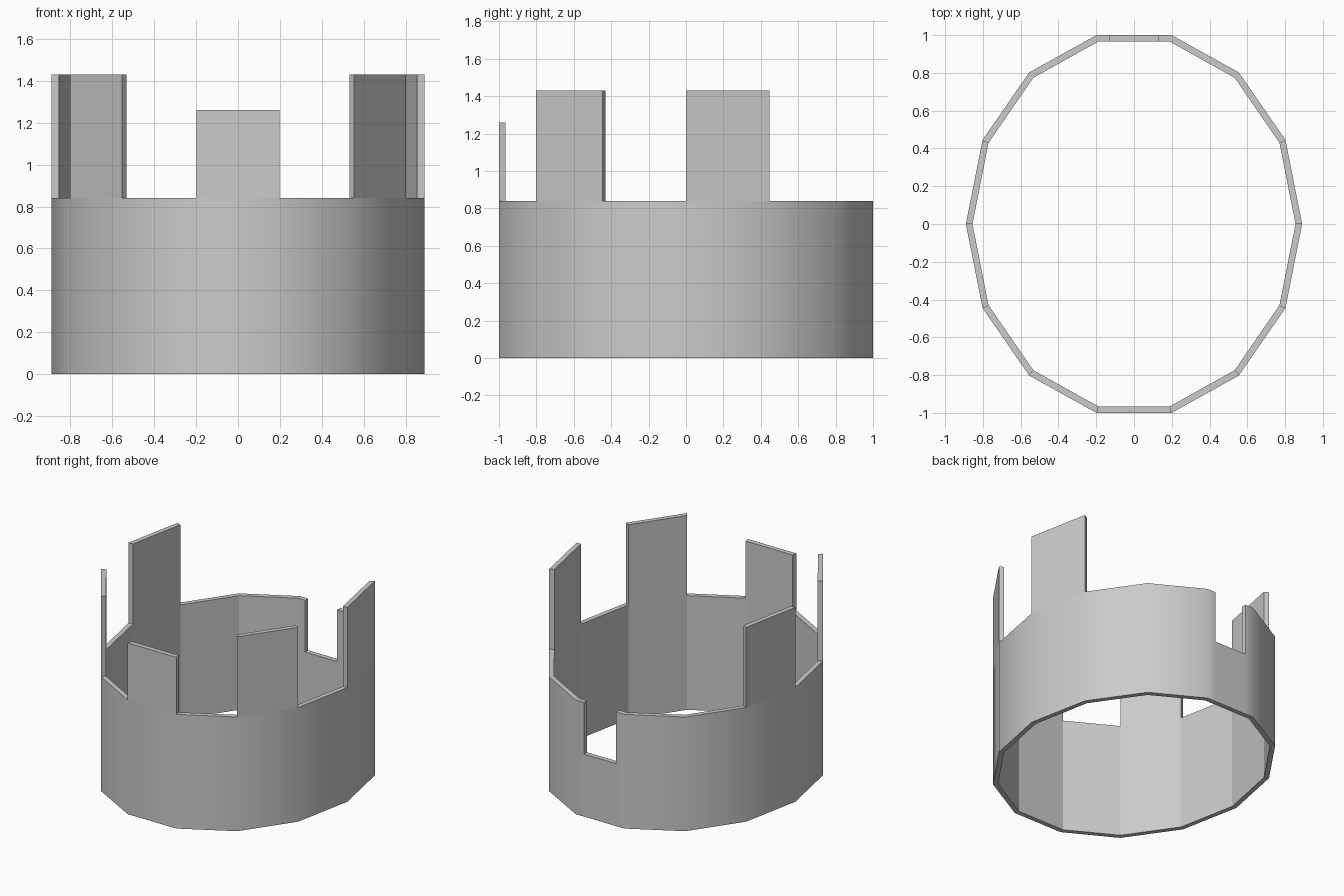
import bpy, bmesh, math

if "Cube" in bpy.data.objects:
    bpy.data.objects.remove(bpy.data.objects["Cube"])

SIDES = 14
OUTER = (0.89, 1.026)      # ellipse radii of the outside
INNER = (0.855, 0.99)      # ellipse radii of the inside
WALL, NOTCH, FRONT, TALL = 0.84, 0.46, 1.26, 1.43
LEVELS = [0, NOTCH, WALL, FRONT, TALL]
TOPS = {0: TALL, 6: TALL, 8: TALL, 12: TALL, 10: FRONT}   # raised sides


def corner(radii, k):
    a = 2 * math.pi * k / SIDES
    return radii[0] * math.cos(a), radii[1] * math.sin(a)


# Plan: (outer point, inner point, height of the side that follows)
plan = []
for k in range(SIDES):
    o, i = corner(OUTER, k), corner(INNER, k)
    plan.append((o, i, TOPS.get(k, WALL)))
    if k == 3:             # back side is split by the low notch
        plan.append(((0.13, o[1]), (0.13, i[1]), NOTCH))
        plan.append(((-0.13, o[1]), (-0.13, i[1]), WALL))

bm = bmesh.new()
n = len(plan)
cache = {}


def vert(col, layer, level):
    key = (col % n, layer, level)
    if key not in cache:
        x, y = plan[col % n][layer]
        cache[key] = bm.verts.new((x, y, LEVELS[level]))
    return cache[key]


def face(*keys, smooth=False):
    bm.faces.new([vert(*k) for k in keys]).smooth = smooth


def filled(col, level):
    return level < len(LEVELS) - 1 and LEVELS[level + 1] <= plan[col % n][2]


# Wall, notch and raised battlements as one closed shell
for c in range(n):
    d = c + 1
    face((c, 0, 0), (c, 1, 0), (d, 1, 0), (d, 0, 0))
    for j in range(len(LEVELS) - 1):
        if not filled(c, j):
            continue
        u = j + 1
        face((c, 0, j), (d, 0, j), (d, 0, u), (c, 0, u), smooth=LEVELS[u] <= WALL)
        face((d, 1, j), (c, 1, j), (c, 1, u), (d, 1, u))
        if not filled(c, u):
            face((c, 0, u), (d, 0, u), (d, 1, u), (c, 1, u))
        if not filled(c - 1, j):
            face((c, 1, j), (c, 0, j), (c, 0, u), (c, 1, u))
        if not filled(d, j):
            face((d, 0, j), (d, 1, j), (d, 1, u), (d, 0, u))

bmesh.ops.recalc_face_normals(bm, faces=bm.faces)
mesh = bpy.data.meshes.new("battlement_wall")
bm.to_mesh(mesh)
bm.free()
bpy.context.collection.objects.link(bpy.data.objects.new("battlement_wall", mesh))
